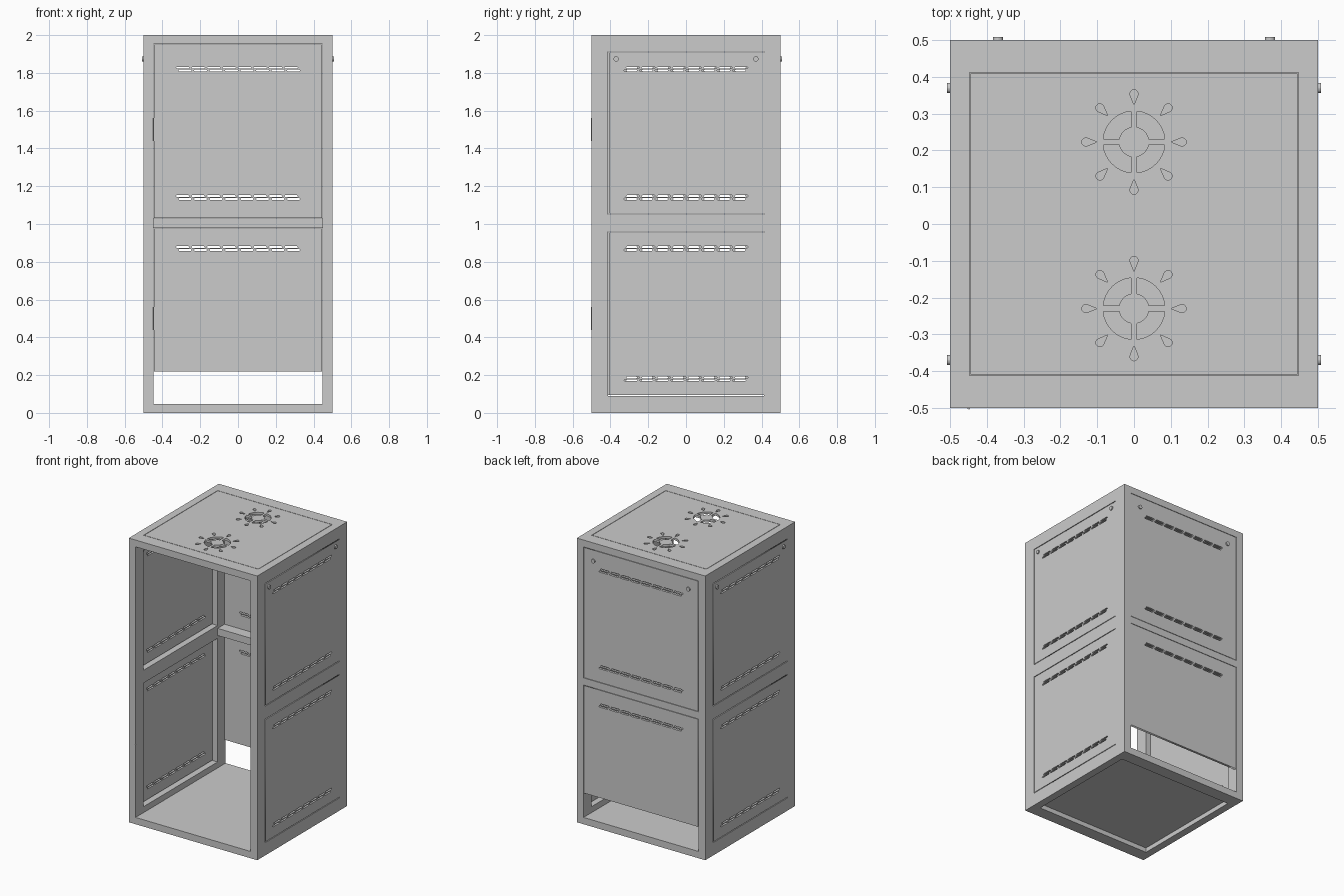
import bpy, bmesh
from math import pi, sin, cos
from mathutils import Matrix, Vector

if "Cube" in bpy.data.objects:
    bpy.data.objects.remove(bpy.data.objects["Cube"])

W, D = 0.447, 0.412      # inner half width / half depth of the frame
T = 0.016                # panel thickness
STAND = Matrix(((0, 0, 1, 0), (1, 0, 0, 0), (0, 1, 0, 0), (0, 0, 0, 1)))  # u->y, v->z, normal->x


def link(name, me):
    ob = bpy.data.objects.new(name, me)
    bpy.context.collection.objects.link(ob)
    return ob


def boxes(name, spans):
    bm = bmesh.new()
    for x0, x1, y0, y1, z0, z1 in spans:
        m = Matrix.Translation(((x0 + x1) / 2, (y0 + y1) / 2, (z0 + z1) / 2))
        bmesh.ops.create_cube(bm, size=1, matrix=m @ Matrix.Diagonal((x1 - x0, y1 - y0, z1 - z0, 1)))
    me = bpy.data.meshes.new(name)
    bm.to_mesh(me)
    bm.free()
    return link(name, me)


def cylinder(name, r, depth, matrix, sides=20):
    bm = bmesh.new()
    bmesh.ops.create_cone(bm, cap_ends=True, segments=sides, radius1=r, radius2=r, depth=depth, matrix=matrix)
    me = bpy.data.meshes.new(name)
    bm.to_mesh(me)
    bm.free()
    return link(name, me)


def rect(u0, u1, v0, v1):
    return [(u0, v0), (u1, v0), (u1, v1), (u0, v1)]


def plate(name, outline, holes, matrix):
    """Flat sheet with cut-outs: a filled 2D curve turned into a mesh."""
    cu = bpy.data.curves.new(name, 'CURVE')
    cu.dimensions, cu.fill_mode, cu.extrude = '2D', 'BOTH', T / 2
    for loop in [outline] + holes:
        s = cu.splines.new('POLY')
        s.points.add(len(loop) - 1)
        for p, (u, v) in zip(s.points, loop):
            p.co = (u, v, 0, 1)
        s.use_cyclic_u = True
    tmp = link(name + "_curve", cu)
    dg = bpy.context.evaluated_depsgraph_get()
    me = bpy.data.meshes.new_from_object(tmp.evaluated_get(dg))
    bpy.data.objects.remove(tmp)
    me.transform(matrix)
    return link(name, me)


def vent_row(v):
    """Two staggered lines of narrow slots."""
    out = []
    for i in range(8):
        for dv, du in ((0.0075, 0.006), (-0.0075, -0.006)):
            c = (i - 3.5) * 0.082 + du
            a, b, h = c - 0.036, c + 0.036, 0.005
            out.append([(a, v + dv), (a + h, v + dv - h), (b - h, v + dv - h),
                        (b, v + dv), (b - h, v + dv + h), (a + h, v + dv + h)])
    return out


def fan_holes(cy):
    """Four ring quarters with eight teardrops around them."""
    out = []
    for q in range(4):
        loop = []
        for r, order in ((0.084, range(9)), (0.041, range(8, -1, -1))):
            e = 0.0085 / r
            for i in order:
                a = q * pi / 2 + e + (pi / 2 - 2 * e) * i / 8
                loop.append((r * cos(a), cy + r * sin(a)))
        out.append(loop)
    for k in range(8):
        a = k * pi / 4
        pts = [(0.101, 0)] + [(0.131 + 0.011 * cos(t), 0.011 * sin(t))
                              for t in [-1.9 + 3.8 * i / 10 for i in range(11)]]
        out.append([(x * cos(a) - y * sin(a), cy + x * sin(a) + y * cos(a)) for x, y in pts])
    return out


# frame: posts, then front/back rails and side rails
boxes("corner_posts", [(x, x + 0.5 - W, y, y + 0.5 - D, 0, 2) for x in (-0.5, W) for y in (-0.5, D)])
boxes("front_back_rails", [(-W, W, y, y + 0.5 - D, z, z + 0.048)
                           for y in (-0.5, D) for z in (0, 1.952)])
boxes("back_middle_rail", [(-W, W, D, 0.5, 0.98, 1.03)])
boxes("side_rails", [(x, x + 0.5 - W, -D, D, z0, z1) for x in (-0.5, W)
                     for z0, z1 in ((0, 0.09), (0.96, 1.05), (1.914, 2))])

# side panels: gap on one edge, top and bottom
out = Matrix.Translation((0.5 - T / 2, 0, 0)) @ STAND
for side, ang in (("right", 0), ("left", pi)):
    m = Matrix.Rotation(ang, 4, 'Z') @ out
    plate(side + "_lower_panel", rect(-D + 0.006, D, 0.095, 0.955), vent_row(0.18) + vent_row(0.87), m)
    plate(side + "_upper_panel", rect(-D + 0.006, D, 1.055, 1.909), vent_row(1.14) + vent_row(1.82), m)

# back panels: the lower one stops short to leave a cable opening
m = Matrix.Rotation(pi / 2, 4, 'Z') @ out
g = W - 0.003
plate("back_lower_panel", rect(-g, g, 0.22, 0.977), vent_row(0.87), m)
plate("back_upper_panel", rect(-g, g, 1.033, 1.949), vent_row(1.14) + vent_row(1.82), m)

# roof with two fan grilles, and floor
g2 = D - 0.003
plate("roof_panel", rect(-g, g, -g2, g2), fan_holes(0.223) + fan_holes(-0.23),
      Matrix.Translation((0, 0, 2 - T / 2)))
plate("floor_panel", rect(-W, W, -D, D), [], Matrix.Translation((0, 0, 0.048 - T / 2)))

# panel locks on the upper panels
for side, ang in (("right", 0), ("back", pi / 2), ("left", pi)):
    for s in (-1, 1):
        cylinder(side + "_panel_lock", 0.014, 0.03,
                 Matrix.Rotation(ang, 4, 'Z') @ Matrix.Translation((0.493, s * 0.37, 1.874))
                 @ Matrix.Rotation(pi / 2, 4, 'Y'))

# door hinge pins on the front left post
for z in (0.5, 1.5):
    cylinder("door_hinge", 0.004, 0.12, Matrix.Translation((-0.449, -0.5, z)), 10)
